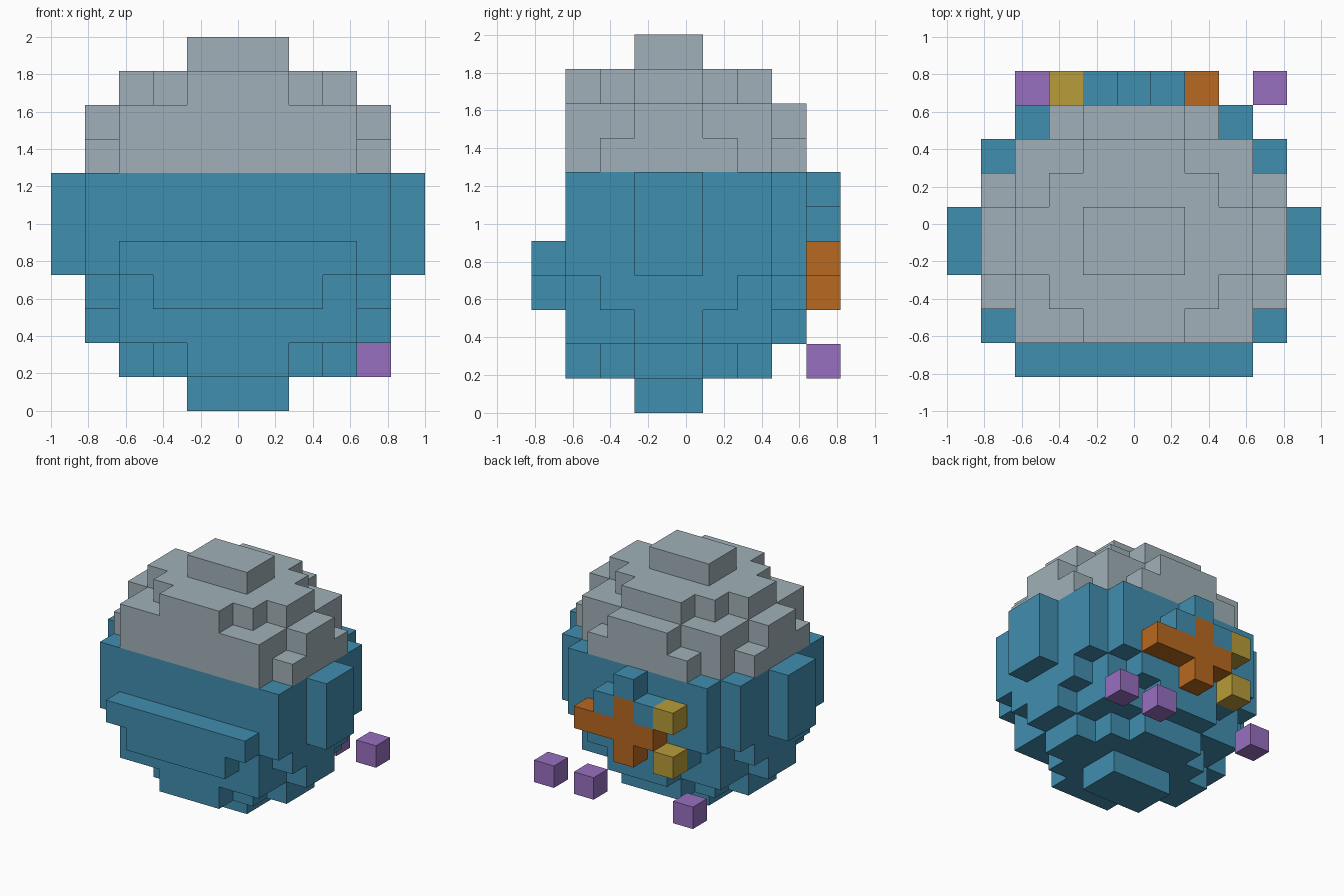
import bpy, bmesh
from mathutils import Vector

if "Cube" in bpy.data.objects:
    bpy.data.objects.remove(bpy.data.objects["Cube"])

V = 2 / 11  # edge length of one block


def material(name, rgb):
    """Flat material from an sRGB colour (0-255)."""
    lin = [((c / 255 + 0.055) / 1.055) ** 2.4 for c in rgb]
    m = bpy.data.materials.new(name)
    m.diffuse_color = (*lin, 1)
    m.use_nodes = True
    m.node_tree.nodes["Principled BSDF"].inputs["Base Color"].default_value = m.diffuse_color
    return m


blue = material("blue", (64, 142, 175))
grey = material("pale grey", (160, 176, 184))
orange = material("orange", (184, 104, 32))
gold = material("gold", (184, 156, 56))
purple = material("purple", (152, 112, 192))


def in_ball(x, j, z):
    """Slightly squashed block ball, cut flat at the front."""
    if j == 0 and z not in (-2, -1):      # only a short lip stands out in front
        return False
    return x * x + z * z + 1.21 * (j - 3.5) ** 2 < 26.4


# Block coordinates: x -5..5, j (depth) 0..8 from front to back, k (height) 0..10
ball = {(x, j, k) for x in range(-5, 6) for j in range(9) for k in range(11)
        if in_ball(x, j, k - 5)}

# Parts on the back
cross = {(x, 8, 4) for x in (-1, 0, 1, 2)} | {(0, 8, 5), (0, 8, 3)}
studs = {(-2, 8, 5), (-2, 8, 3)}
loose = {(x, 8, 1) for x in (-3, 2, 4)}
ball -= cross | studs

parts = [
    ("ball_body", {c for c in ball if c[2] < 7}, blue),
    ("ball_cap", {c for c in ball if c[2] >= 7}, grey),
    ("back_cross", cross, orange),
    ("back_studs", studs, gold),
    ("loose_blocks", loose, purple),
]
filled = set().union(*(cells for _, cells, _ in parts))


def build(name, cells, mat):
    """Mesh of the visible block sides of one part."""
    bm = bmesh.new()
    for c in sorted(cells):
        centre = Vector((c[0], c[1] - 4, c[2] + 0.5)) * V
        for axis in range(3):
            for s in (-1, 1):
                n = [0, 0, 0]
                n[axis] = s
                if tuple(a + b for a, b in zip(c, n)) in filled:
                    continue
                u, w = Vector((0, 0, 0)), Vector((0, 0, 0))
                u[(axis + 1) % 3] = V / 2
                w[(axis + 2) % 3] = s * V / 2
                mid = centre + Vector(n) * V / 2
                bm.faces.new([bm.verts.new(mid + a * u + b * w)
                              for a, b in ((-1, -1), (1, -1), (1, 1), (-1, 1))])
    bmesh.ops.remove_doubles(bm, verts=bm.verts, dist=1e-4)
    me = bpy.data.meshes.new(name)
    bm.to_mesh(me)
    bm.free()
    me.materials.append(mat)
    bpy.context.collection.objects.link(bpy.data.objects.new(name, me))


for part in parts:
    build(*part)
